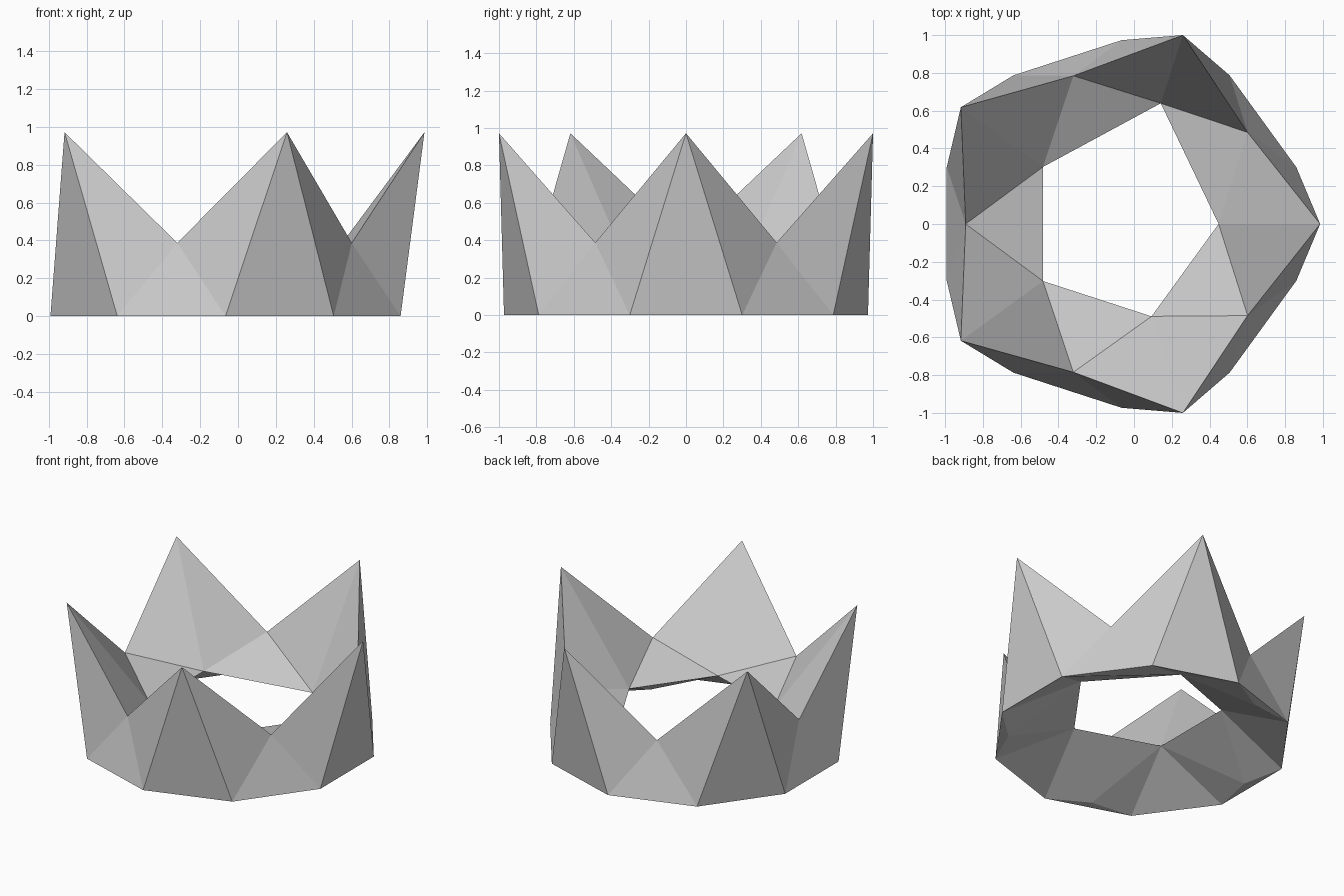
import bpy, bmesh
from math import cos, sin, radians

if "Cube" in bpy.data.objects:
    bpy.data.objects.remove(bpy.data.objects["Cube"])

CX = -0.066          # axis of the ring
bm = bmesh.new()


def ring(start, radius, z, n=5):
    """n vertices evenly spaced around the axis."""
    pts = []
    for i in range(n):
        a = radians(start + i * 360 / n)
        pts.append(bm.verts.new((CX + radius * cos(a), radius * sin(a), z)))
    return pts


# Rings of points: spike tips, valleys, ten-sided base, inner rim, underside
tips = ring(0, 1.0515, 0.972)
valleys = ring(36, 0.825, 0.387)
base_a = ring(-18, 0.973, 0)
base_b = ring(18, 0.973, 0)
inner = ring(0, 0.514, 0.248)
under = ring(36, 0.863, 0)

# One inner point sits lower and further out
inner[1].co = (CX + 0.672 * cos(radians(72)), 0.672 * sin(radians(72)), 0.132)

for k in range(5):
    n = (k + 1) % 5
    tip, nxt = tips[k], tips[n]
    v, i0, i1, u = valleys[k], inner[k], inner[n], under[k]
    a, b, c = base_a[k], base_b[k], base_a[n]
    faces = [
        # outer wall
        (a, b, tip), (b, v, tip), (b, c, v), (c, nxt, v),
        # inner slopes
        (tip, v, i0), (v, nxt, i1), (v, i1, i0),
        # underside
        (a, i0, b), (b, i0, u), (u, i0, i1), (u, i1, c), (b, u, c),
    ]
    for f in faces:
        bm.faces.new(f)

bmesh.ops.recalc_face_normals(bm, faces=bm.faces)
mesh = bpy.data.meshes.new("crown")
bm.to_mesh(mesh)
bm.free()
crown = bpy.data.objects.new("crown", mesh)
bpy.context.collection.objects.link(crown)
